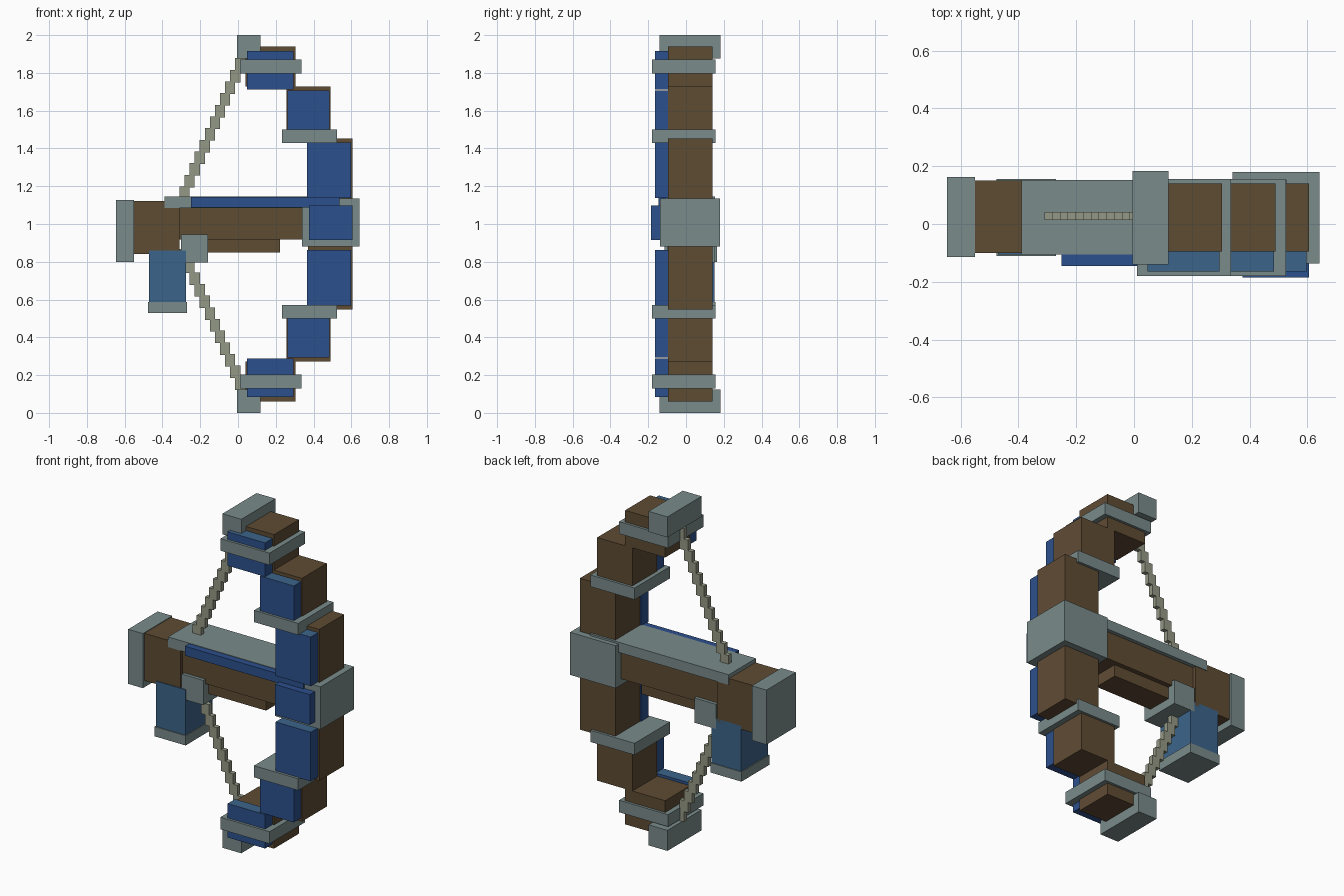
import bpy
import bmesh

old = bpy.data.objects.get("Cube")
if old:
    bpy.data.objects.remove(old, do_unlink=True)


def material(name, rgb):
    """Flat material from 0-255 display values."""
    col = [(c / 255 / 12.92) if c < 11 else ((c / 255 + 0.055) / 1.055) ** 2.4 for c in rgb] + [1]
    m = bpy.data.materials.new(name)
    m.use_nodes = True
    m.diffuse_color = col
    bsdf = m.node_tree.nodes["Principled BSDF"]
    bsdf.inputs["Base Color"].default_value = col
    bsdf.inputs["Roughness"].default_value = 0.9
    return m


WOOD = material("brown wood", (95, 76, 52))
METAL = material("grey metal", (122, 139, 139))
BLUE = material("deep blue", (44, 80, 141))
STEEL = material("steel blue", (60, 100, 138))
CORD = material("pale cord", (148, 153, 133))


def box(name, mat, x, y, z, top=None):
    """Box from three (low, high) ranges, with an optional top-face material."""
    bm = bmesh.new()
    bmesh.ops.create_cube(bm, size=1)
    for v in bm.verts:
        v.co = [(lo + hi) / 2 + c * (hi - lo) for c, (lo, hi) in zip(v.co, (x, y, z))]
    me = bpy.data.meshes.new(name)
    me.materials.append(mat)
    if top:
        me.materials.append(top)
        bm.normal_update()
        for f in bm.faces:
            f.material_index = int(f.normal.z > 0.9)
    bm.to_mesh(me)
    bm.free()
    ob = bpy.data.objects.new(name, me)
    bpy.context.collection.objects.link(ob)
    return ob


def pair(name, mat, x, y, z, top=None):
    """The same box on the upper and lower limb, mirrored about mid height."""
    box("upper_" + name, mat, x, y, z, top)
    box("lower_" + name, mat, x, y, (2 - z[1], 2 - z[0]), top)


# Bow limbs: stepped wooden blocks with blue front plates
WOOD_Y, PLATE_Y, BAND_Y = (-0.095, 0.14), (-0.165, -0.095), (-0.18, 0.155)
pair("limb_inner", WOOD, (0.37, 0.605), WOOD_Y, (1.12, 1.453))
pair("limb_middle", WOOD, (0.257, 0.49), WOOD_Y, (1.44, 1.728))
pair("limb_outer", WOOD, (0.04, 0.305), WOOD_Y, (1.728, 1.94))
pair("plate_inner", BLUE, (0.365, 0.597), PLATE_Y, (1.138, 1.432), STEEL)
pair("plate_middle", BLUE, (0.262, 0.485), PLATE_Y, (1.49, 1.708), STEEL)
pair("plate_outer", BLUE, (0.047, 0.295), PLATE_Y, (1.712, 1.915), STEEL)

# Metal bands and limb tips
pair("band_inner", METAL, (0.232, 0.525), BAND_Y, (1.43, 1.5))
pair("band_outer", METAL, (0.01, 0.335), BAND_Y, (1.798, 1.87))
pair("limb_tip", METAL, (-0.005, 0.12), (-0.14, 0.183), (1.877, 2.0))

# Hub where the limbs meet the stock
box("hub", METAL, (0.34, 0.642), (-0.137, 0.18), (0.88, 1.135))
box("hub_plate", BLUE, (0.375, 0.605), (-0.185, -0.137), (0.915, 1.097))

# Stock, rail and butt
box("stock", WOOD, (-0.32, 0.35), (-0.08, 0.13), (0.918, 1.09))
box("stock_rear", WOOD, (-0.555, -0.31), (-0.1, 0.15), (0.84, 1.123))
box("stock_underside", WOOD, (-0.2, 0.222), (-0.052, 0.102), (0.848, 0.92))
box("rail", METAL, (-0.39, 0.53), (-0.105, 0.153), (1.085, 1.146))
box("rail_stripe", BLUE, (-0.25, 0.537), (-0.145, -0.105), (1.087, 1.143))
box("butt_plate", METAL, (-0.647, -0.55), (-0.115, 0.163), (0.8, 1.127))

# Grip and guard
box("grip", STEEL, (-0.47, -0.275), (-0.105, 0.15), (0.58, 0.86))
box("grip_base", METAL, (-0.476, -0.27), (-0.11, 0.155), (0.53, 0.588))
box("guard", METAL, (-0.303, -0.16), (-0.1, 0.15), (0.797, 0.945))

# Bowstring: a staircase of small blocks
STEPS = 12
for i in range(STEPS):
    t = i / (STEPS - 1)
    cx, cz = -0.283 + 0.295 * t, 1.165 + 0.68 * t
    pair("string_%d" % (i + 1), CORD, (cx - 0.027, cx + 0.027), (0.014, 0.042),
         (cz - 0.033, cz + 0.033))
